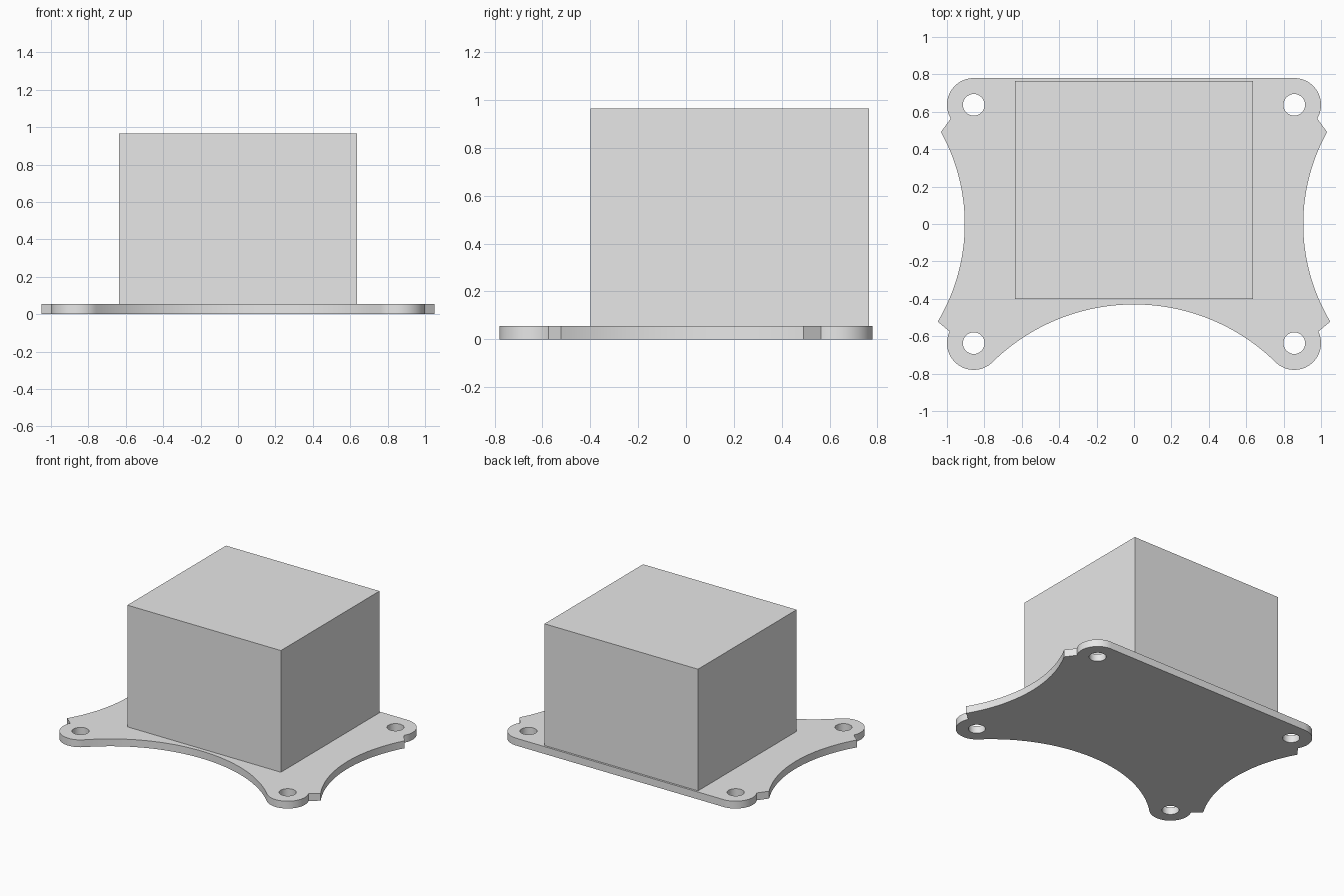
import bpy, bmesh
from math import sin, cos, pi, atan2

cube = bpy.data.objects.get("Cube")
if cube:
    bpy.data.objects.remove(cube, do_unlink=True)

THICK = 0.055
CX, CY, CORNER_R = 0.857, 0.637, 0.143   # rounded corner centres and radius
HOLE_R = 0.058
SIDE_X, FRONT_Y = 0.905, -0.43           # deepest points of the concave edges

grey = bpy.data.materials.new("light grey")
grey.use_nodes = True
grey.diffuse_color = (0.8, 0.8, 0.8, 1)
grey.node_tree.nodes["Principled BSDF"].inputs["Base Color"].default_value = (0.8, 0.8, 0.8, 1)


def arc(x, y, r, a0, a1, n):
    steps = [a0 + (a1 - a0) * i / n for i in range(n + 1)]
    return [(x + r * cos(a), y + r * sin(a)) for a in steps]


def add_object(name, bm):
    bmesh.ops.recalc_face_normals(bm, faces=bm.faces)
    mesh = bpy.data.meshes.new(name)
    bm.to_mesh(mesh)
    bm.free()
    mesh.materials.append(grey)
    obj = bpy.data.objects.new(name, mesh)
    bpy.context.collection.objects.link(obj)
    return obj


def tangent_radius(along, gap):
    """Radius of a concave arc that blends into the corner circles."""
    return (along**2 + gap**2 - CORNER_R**2) / (2 * (CORNER_R + gap))


def plate_outline():
    side_r = tangent_radius(CY, SIDE_X - CX)
    front_r = tangent_radius(CX, -CY - FRONT_Y)
    if front_r < 0:
        front_r = -front_r
    # Solve the front arc with its own offset sign
    drop = FRONT_Y + CY
    front_r = (CX**2 + drop**2 - CORNER_R**2) / (2 * (CORNER_R + drop))
    sx, fy = SIDE_X + side_r, FRONT_Y - front_r
    a = atan2(-CY, sx - CX)
    b = atan2(fy + CY, -CX)
    half = arc(CX, CY, CORNER_R, pi / 2, a, 24)
    half += arc(sx, 0, side_r, pi + a, pi - a, 32)[1:]
    half += arc(CX, -CY, CORNER_R, -a, b, 32)[1:]
    half += arc(0, fy, front_r, b + pi, pi / 2, 24)[1:]
    return half + [(-x, y) for x, y in reversed(half[:-1])]


# Mounting plate with four screw holes
bm = bmesh.new()
loops = [plate_outline()]
for sx in (-1, 1):
    for sy in (-1, 1):
        loops.append(arc(sx * CX, sy * CY, HOLE_R, 0, 2 * pi, 32)[:-1])
for loop in loops:
    verts = [bm.verts.new((x, y, 0)) for x, y in loop]
    for i, v in enumerate(verts):
        bm.edges.new((verts[i - 1], v))
bmesh.ops.triangle_fill(bm, edges=bm.edges[:], use_beauty=True)
top = bmesh.ops.extrude_face_region(bm, geom=bm.faces[:], use_keep_orig=True)
bmesh.ops.translate(bm, vec=(0, 0, THICK),
                    verts=[g for g in top["geom"] if isinstance(g, bmesh.types.BMVert)])
plate = add_object("mounting_plate", bm)
bpy.ops.object.select_all(action="DESELECT")
plate.select_set(True)
bpy.context.view_layer.objects.active = plate
bpy.ops.object.shade_smooth_by_angle()

# Box body standing on the plate
bm = bmesh.new()
bmesh.ops.create_cube(bm, size=1)
bmesh.ops.scale(bm, vec=(1.27, 1.165, 0.91), verts=bm.verts)
bmesh.ops.translate(bm, vec=(0, 0.1825, THICK + 0.455), verts=bm.verts)
add_object("box_body", bm)
